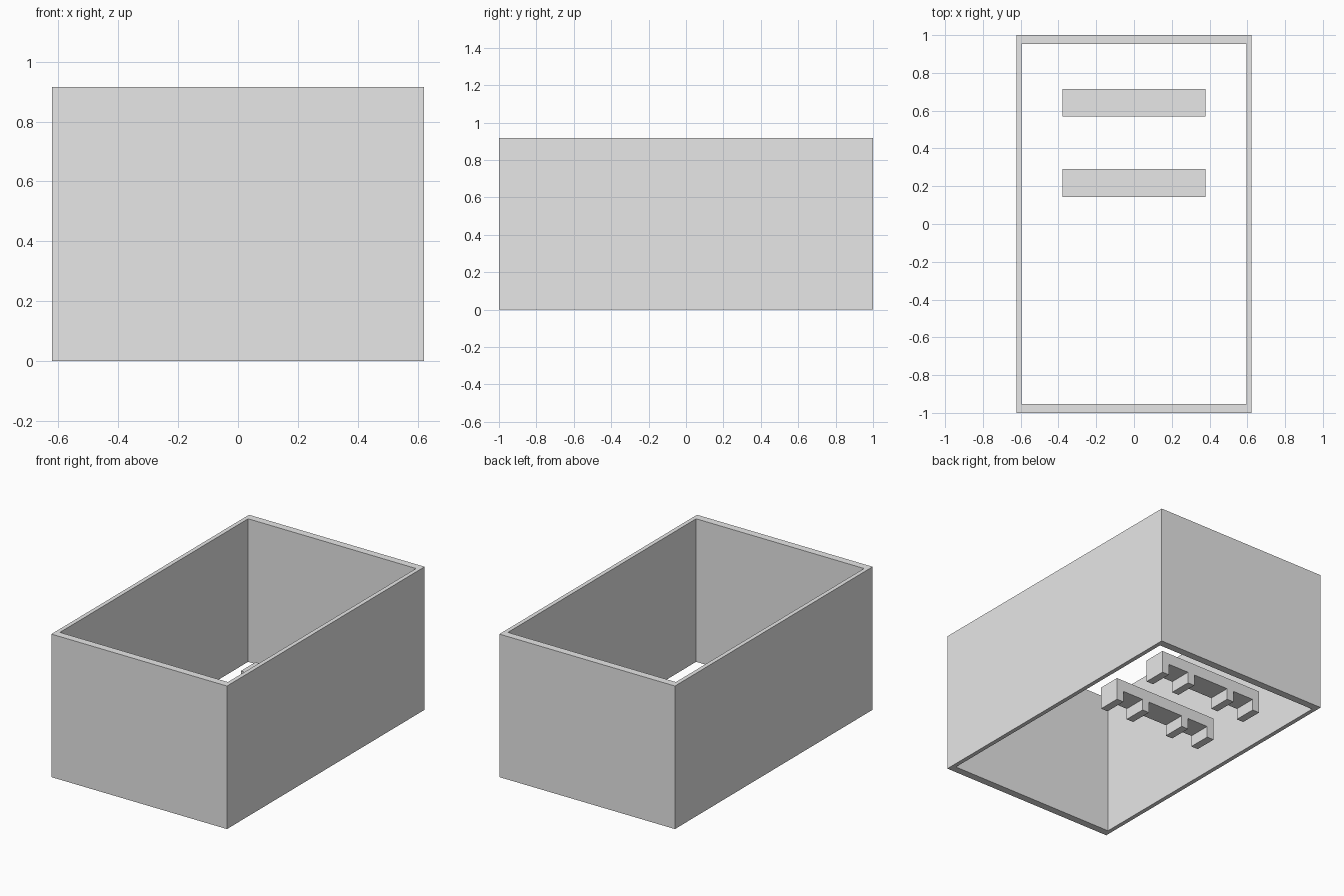
import bpy
import bmesh

cube = bpy.data.objects.get("Cube")
if cube:
    bpy.data.objects.remove(cube, do_unlink=True)

# Single plain grey
GREY = (0.8, 0.8, 0.8, 1.0)
grey = bpy.data.materials.new("light_grey")
grey.use_nodes = True
grey.diffuse_color = GREY
grey.node_tree.nodes["Principled BSDF"].inputs["Base Color"].default_value = GREY


def finish(bm, name):
    bmesh.ops.recalc_face_normals(bm, faces=bm.faces)
    mesh = bpy.data.meshes.new(name)
    bm.to_mesh(mesh)
    bm.free()
    mesh.materials.append(grey)
    obj = bpy.data.objects.new(name, mesh)
    bpy.context.collection.objects.link(obj)
    return obj


def rectangle(bm, hx, hy, z):
    return [bm.verts.new((sx * hx, sy * hy, z))
            for sx, sy in ((-1, -1), (1, -1), (1, 1), (-1, 1))]


# Outer walls: a rectangular tube, open at top and bottom
def make_walls(hx, hy, wall_x, wall_y, height):
    bm = bmesh.new()
    loops = [rectangle(bm, hx, hy, 0),
             rectangle(bm, hx, hy, height),
             rectangle(bm, hx - wall_x, hy - wall_y, height),
             rectangle(bm, hx - wall_x, hy - wall_y, 0)]
    for a, b in zip(loops, loops[1:] + loops[:1]):
        for i in range(4):
            j = (i + 1) % 4
            bm.faces.new((a[i], a[j], b[j], b[i]))
    return finish(bm, "walls")


# Bench: a comb-shaped front profile with four legs, extruded in depth
def make_bench(name, y_front, depth):
    half, leg, inner, top, under = 0.378, 0.05, 0.178, 0.146, 0.073
    starts = (-half, -inner, inner - leg, half - leg)
    profile = [(half, top), (-half, top)]
    for i, x in enumerate(starts):
        if i > 0:
            profile.append((x, under))
        profile += [(x, 0), (x + leg, 0)]
        if i < len(starts) - 1:
            profile.append((x + leg, under))
    bm = bmesh.new()
    face = bm.faces.new([bm.verts.new((x, y_front, z)) for x, z in profile])
    extruded = bmesh.ops.extrude_face_region(bm, geom=[face])["geom"]
    moved = [v for v in extruded if isinstance(v, bmesh.types.BMVert)]
    bmesh.ops.translate(bm, verts=moved, vec=(0, depth, 0))
    return finish(bm, name)


make_walls(0.622, 1.0, 0.027, 0.048, 0.916)
make_bench("rear_bench", 0.568, 0.148)
make_bench("middle_bench", 0.144, 0.148)
